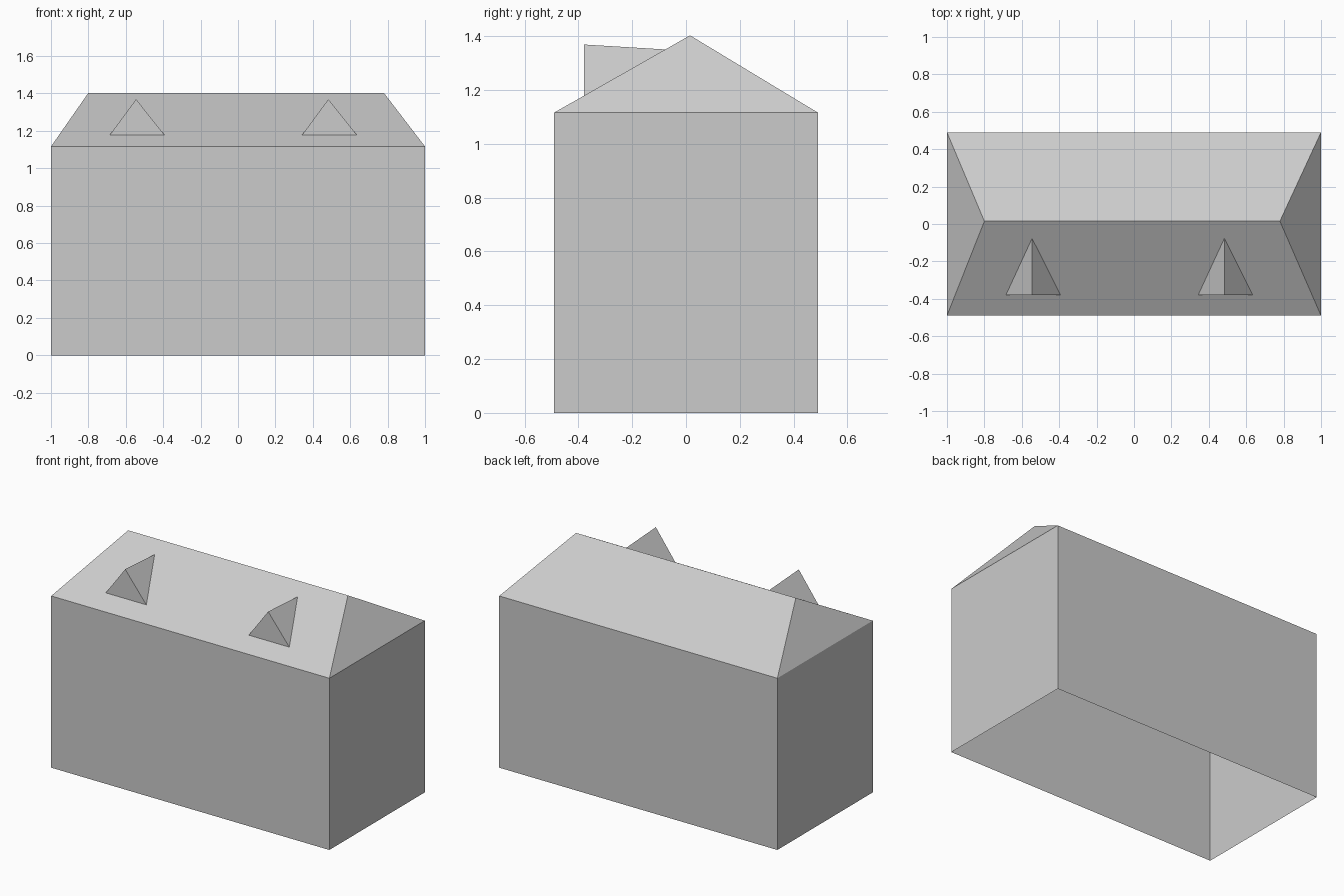
import bpy

cube = bpy.data.objects.get("Cube")
if cube:
    bpy.data.objects.remove(cube, do_unlink=True)

GREY = (0.6, 0.6, 0.6, 1.0)
mat = bpy.data.materials.new("plain grey")
mat.use_nodes = True
mat.diffuse_color = GREY
mat.node_tree.nodes["Principled BSDF"].inputs["Base Color"].default_value = GREY


def add_mesh(name, verts, faces):
    mesh = bpy.data.meshes.new(name)
    mesh.from_pydata(verts, [], faces)
    mesh.materials.append(mat)
    obj = bpy.data.objects.new(name, mesh)
    bpy.context.collection.objects.link(obj)
    return obj


HALF_X, HALF_Y = 1.0, 0.49
EAVE, RIDGE, RIDGE_Y = 1.116, 1.403, 0.015


def rectangle(z):
    return [(sx * HALF_X, sy * HALF_Y, z)
            for sx, sy in ((-1, -1), (1, -1), (1, 1), (-1, 1))]


def roof_height(y):
    """Height of the front roof slope at depth y."""
    return EAVE + (RIDGE - EAVE) * (y + HALF_Y) / (RIDGE_Y + HALF_Y)


# Walls: four sides, open underneath
add_mesh("walls", rectangle(0) + rectangle(EAVE),
         [(i, (i + 1) % 4, (i + 1) % 4 + 4, i + 4) for i in range(4)])

# Hipped roof: two long slopes and two end slopes
ridge = [(-0.8, RIDGE_Y, RIDGE), (0.78, RIDGE_Y, RIDGE)]
add_mesh("hipped_roof", rectangle(EAVE) + ridge,
         [(0, 1, 5, 4), (2, 3, 4, 5), (1, 2, 5), (3, 0, 4)])

# Dormers: triangular gable whose ridge runs back into the front slope
FRONT, BACK = -0.38, -0.077
for name, x in (("right_dormer", -0.545), ("left_dormer", 0.483)):
    base = roof_height(FRONT)
    add_mesh(name,
             [(x - 0.14, FRONT, base), (x + 0.152, FRONT, base),
              (x, FRONT, 1.369), (x, BACK, roof_height(BACK))],
             [(0, 1, 2), (1, 3, 2), (3, 0, 2)])
